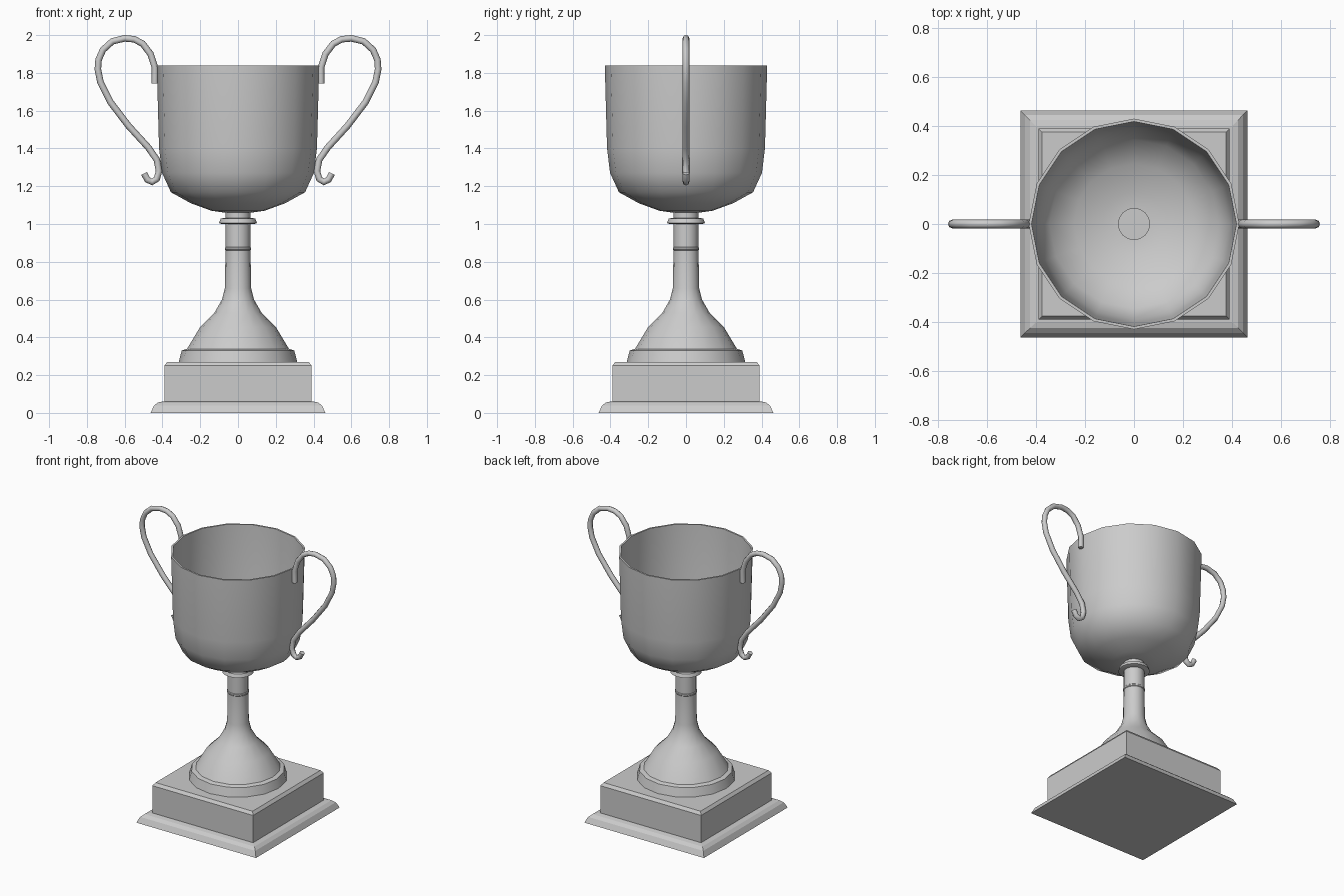
import bpy
import math

if "Cube" in bpy.data.objects:
    bpy.data.objects.remove(bpy.data.objects["Cube"])

SEG = 16


def make_mesh(name, verts, faces, angle=40):
    me = bpy.data.meshes.new(name)
    me.from_pydata(verts, [], faces)
    me.update()
    ob = bpy.data.objects.new(name, me)
    bpy.context.collection.objects.link(ob)
    finish(ob, angle)
    return ob


def finish(ob, angle):
    bpy.ops.object.select_all(action='DESELECT')
    ob.select_set(True)
    bpy.context.view_layer.objects.active = ob
    bpy.ops.object.shade_smooth_by_angle(angle=math.radians(angle))


def stack(name, profile, sides, offset=0.0, angle=40):
    """Rings of (radius, z) joined into a closed, capped solid of revolution."""
    verts, faces = [], []
    for r, z in profile:
        for i in range(sides):
            a = offset + 2 * math.pi * i / sides
            verts.append((r * math.cos(a), r * math.sin(a), z))
    for k in range(len(profile) - 1):
        for i in range(sides):
            j = (i + 1) % sides
            a, b = k * sides, (k + 1) * sides
            faces.append((a + i, a + j, b + j, b + i))
    faces.append(tuple(reversed(range(sides))))
    last = (len(profile) - 1) * sides
    faces.append(tuple(range(last, last + sides)))
    return make_mesh(name, verts, faces, angle)


def square(name, profile):
    """Square tiers, given as (half width, z)."""
    return stack(name, [(h * math.sqrt(2), z) for h, z in profile], 4, math.pi / 4, 10)


# Square plinth and block
square("plinth", [(0.463, 0), (0.445, 0.038), (0.425, 0.055), (0.40, 0.06)])
square("base_block", [(0.39, 0.05), (0.39, 0.25), (0.375, 0.27)])

# Foot ring, flared foot and stem
stack("foot_ring", [(0.315, 0.265), (0.298, 0.33), (0.275, 0.338)], SEG)
stack("stem", [(0.275, 0.33), (0.20, 0.455), (0.125, 0.53), (0.085, 0.60),
               (0.07, 0.66), (0.066, 0.863)], SEG)
stack("stem_band", [(0.066, 0.86), (0.070, 0.864), (0.070, 0.873), (0.066, 0.877)], SEG)
stack("upper_stem", [(0.066, 0.87), (0.066, 1.09)], SEG)
stack("collar", [(0.085, 1.00), (0.10, 1.005), (0.092, 1.028), (0.07, 1.033)], SEG)

# Hollow cup: outer wall, rim, inner wall
stack("cup", [(0.07, 1.06), (0.14, 1.07), (0.25, 1.11), (0.355, 1.168), (0.402, 1.27),
              (0.418, 1.40), (0.43, 1.84),
              (0.418, 1.84), (0.406, 1.40), (0.39, 1.275), (0.345, 1.18),
              (0.245, 1.123), (0.13, 1.085), (0.06, 1.078)], SEG)

# Scrolled handle swept along a path, mirrored to the other side
path = [(0.44, 1.745), (0.44, 1.83), (0.463, 1.90), (0.505, 1.955), (0.55, 1.978),
        (0.60, 1.983), (0.665, 1.967), (0.715, 1.922), (0.738, 1.87), (0.742, 1.82),
        (0.728, 1.75), (0.675, 1.645), (0.58, 1.52), (0.475, 1.405), (0.43, 1.34),
        (0.418, 1.28), (0.430, 1.238), (0.455, 1.222), (0.480, 1.235), (0.497, 1.268)]
cu = bpy.data.curves.new("handle", 'CURVE')
cu.dimensions = '3D'
cu.bevel_depth = 0.0175
cu.bevel_resolution = 2
cu.use_fill_caps = True
sp = cu.splines.new('POLY')
sp.points.add(len(path) - 1)
for p, (x, z) in zip(sp.points, path):
    p.co = (x, 0, z, 1)
handle = bpy.data.objects.new("handles", cu)
bpy.context.collection.objects.link(handle)
bpy.ops.object.select_all(action='DESELECT')
handle.select_set(True)
bpy.context.view_layer.objects.active = handle
bpy.ops.object.convert(target='MESH')
handle = bpy.context.view_layer.objects.active
finish(handle, 50)
mirror = handle.modifiers.new("mirror", 'MIRROR')
mirror.use_axis = (True, False, False)
